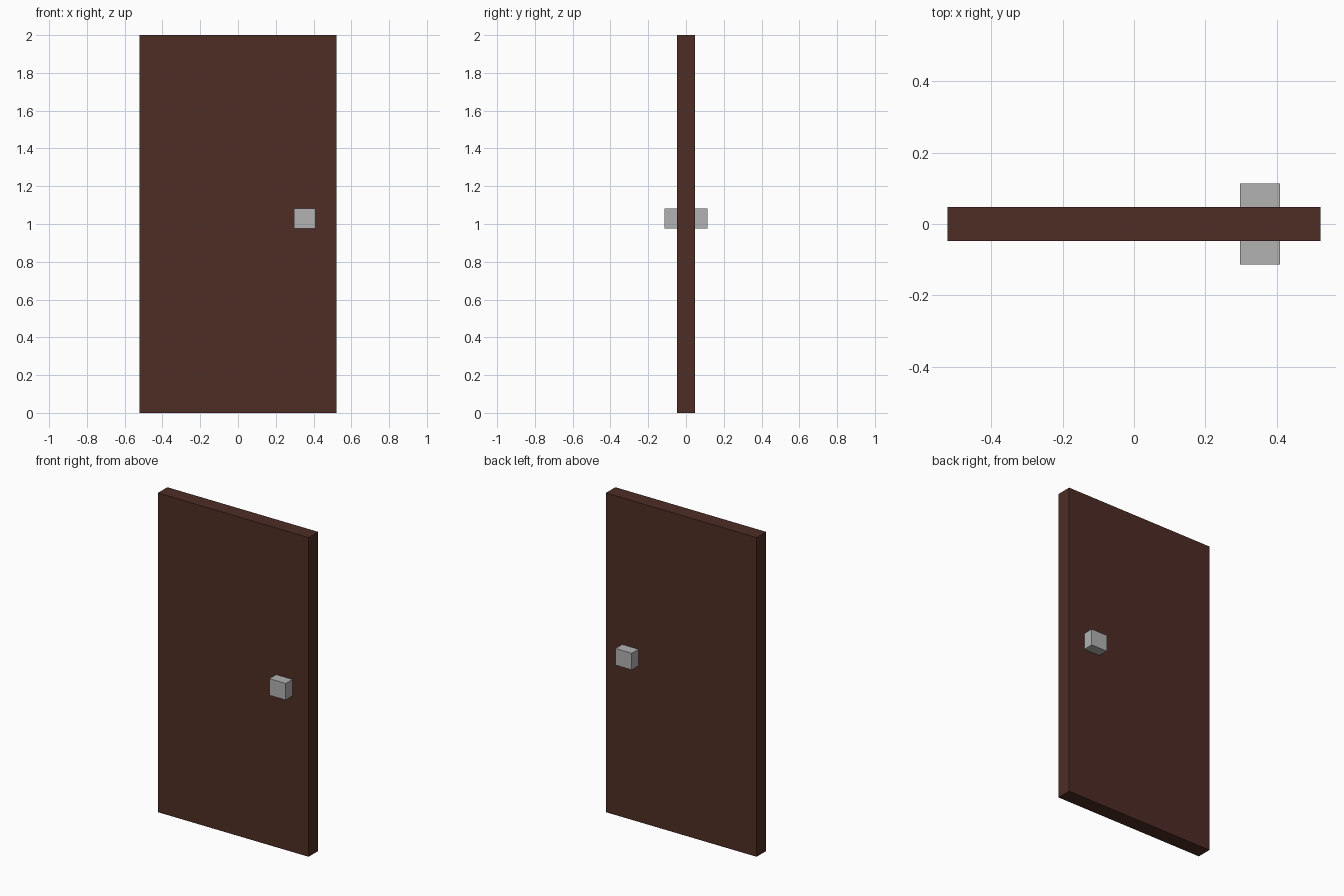
import bpy

if "Cube" in bpy.data.objects:
    bpy.data.objects.remove(bpy.data.objects["Cube"])


def material(name, rgb):
    m = bpy.data.materials.new(name)
    m.diffuse_color = (*rgb, 1.0)
    m.use_nodes = True
    m.node_tree.nodes["Principled BSDF"].inputs["Base Color"].default_value = m.diffuse_color
    return m


def box(name, lo, hi, mat):
    """Axis-aligned box between two corners."""
    bpy.ops.mesh.primitive_cube_add(size=1, location=[(a + b) / 2 for a, b in zip(lo, hi)])
    ob = bpy.context.object
    ob.name = name
    ob.scale = [b - a for a, b in zip(lo, hi)]
    bpy.ops.object.transform_apply(location=False, rotation=False, scale=True)
    ob.data.materials.append(mat)
    return ob


wood = material("dark brown wood", (0.076, 0.026, 0.018))
metal = material("light grey metal", (0.445, 0.445, 0.445))

# Door slab
box("door_panel", (-0.5225, -0.047, 0), (0.5225, 0.047, 2), wood)

# Square knob passing through the slab and showing on both faces
box("door_knob", (0.297, -0.113, 0.977), (0.41, 0.113, 1.081), metal)
